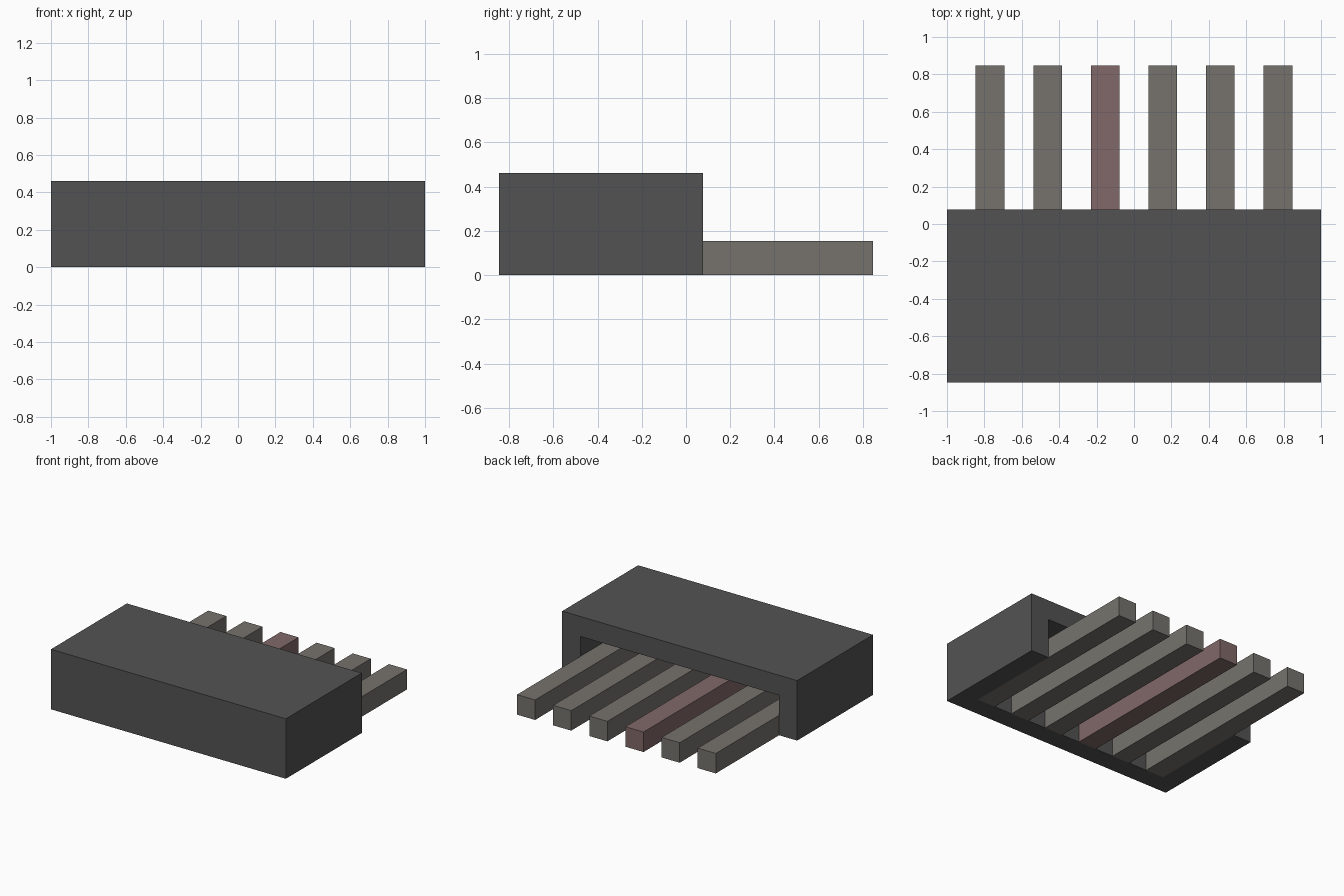
import bpy

# Remove the default cube
default = bpy.data.objects.get("Cube")
if default:
    bpy.data.objects.remove(default, do_unlink=True)

U = 2 / 13          # wall thickness and pin width
FRONT = -5.5 * U    # front face
BACK = 0.5 * U      # rear face of the housing
TIP = 5.5 * U       # pin tips


def material(name, colour):
    mat = bpy.data.materials.new(name)
    mat.use_nodes = True
    mat.diffuse_color = (*colour, 1)
    bsdf = mat.node_tree.nodes["Principled BSDF"]
    bsdf.inputs["Base Color"].default_value = (*colour, 1)
    bsdf.inputs["Roughness"].default_value = 0.8
    return mat


def box(name, low, high, mat):
    """Box between two opposite corners."""
    bpy.ops.mesh.primitive_cube_add(size=1)
    obj = bpy.context.object
    obj.name = obj.data.name = name
    for v in obj.data.vertices:
        v.co = [h if c > 0 else l for c, l, h in zip(v.co, low, high)]
    obj.data.materials.append(mat)
    return obj


dark_grey = material("dark grey", (0.086, 0.086, 0.086))
warm_grey = material("warm grey", (0.181, 0.171, 0.153))
dull_red = material("dull red", (0.22, 0.138, 0.138))

# Housing, hollowed out from the back and the bottom
housing = box("housing", (-1, FRONT, 0), (1, BACK, 3 * U), dark_grey)
cutter = box("housing_cutter", (-1 + U, FRONT + U, -U), (1 - U, BACK + U, 2 * U), dark_grey)
cutter.hide_render = True
cut = housing.modifiers.new("hollow", "BOOLEAN")
cut.operation = "DIFFERENCE"
cut.solver = "EXACT"
cut.object = cutter
bpy.context.view_layer.objects.active = housing
bpy.ops.object.modifier_apply(modifier=cut.name)
bpy.data.objects.remove(cutter, do_unlink=True)

# Row of six pins, the third one marked in red
for i in range(6):
    x = (2 * i - 5) * U
    marked = i == 2
    box("marked_pin" if marked else f"pin_{i + 1}",
        (x - U / 2, FRONT + U, 0), (x + U / 2, TIP, U),
        dull_red if marked else warm_grey)
